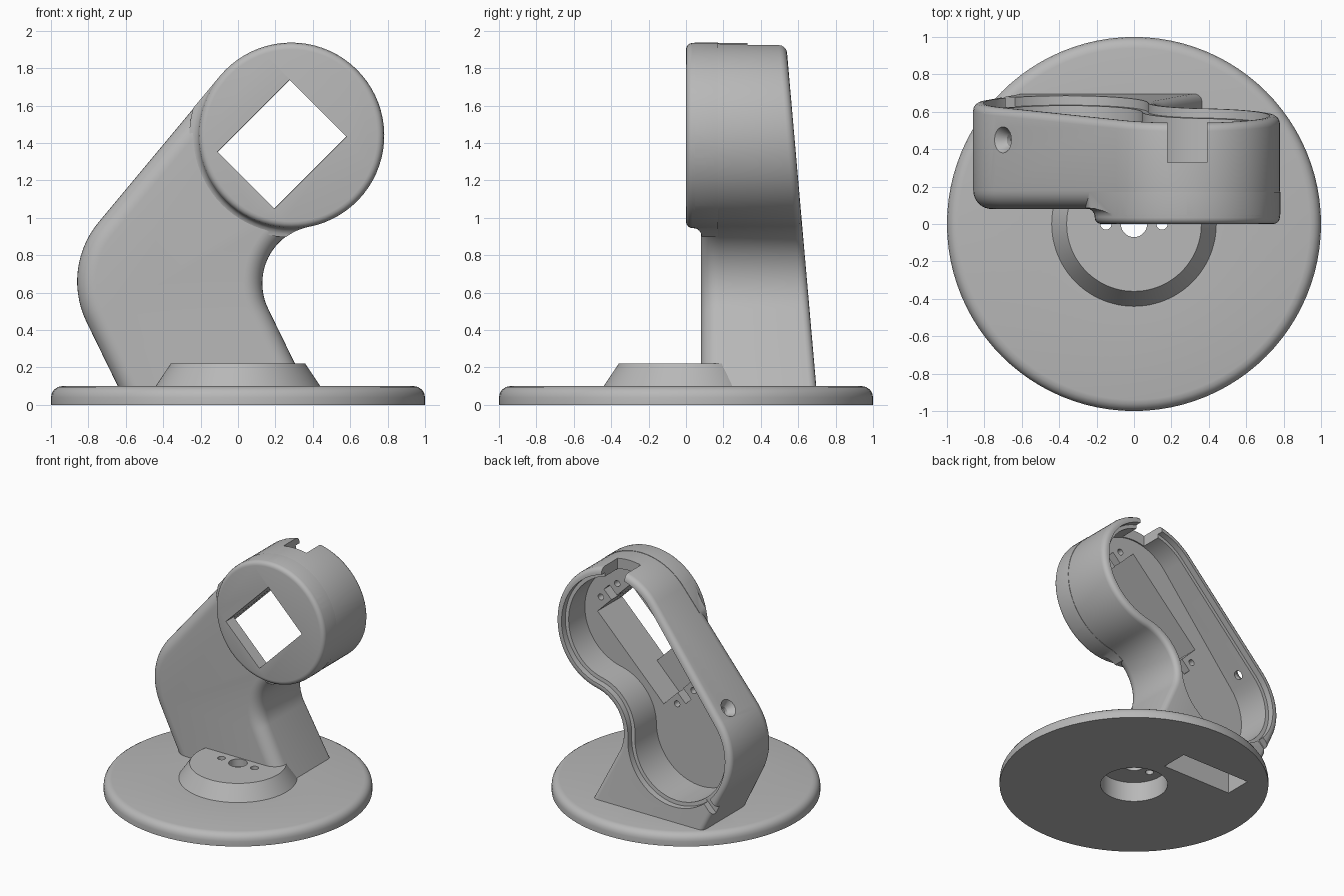
import bpy, bmesh, math
from math import cos, sin, pi, radians
from mathutils import Vector, Matrix

cube = bpy.data.objects.get("Cube")
if cube:
    bpy.data.objects.remove(cube, do_unlink=True)

grey = bpy.data.materials.new("plain_grey")
grey.use_nodes = True
grey.diffuse_color = (0.48, 0.48, 0.48, 1)
grey.node_tree.nodes["Principled BSDF"].inputs["Base Color"].default_value = (0.48, 0.48, 0.48, 1)


def finish(name, bm):
    bmesh.ops.recalc_face_normals(bm, faces=bm.faces)
    mesh = bpy.data.meshes.new(name)
    bm.to_mesh(mesh)
    bm.free()
    mesh.materials.append(grey)
    ob = bpy.data.objects.new(name, mesh)
    bpy.context.scene.collection.objects.link(ob)
    return ob


def loft(name, rings, closed=False):
    """Skin a list of point rings; cap the ends or join last to first."""
    bm = bmesh.new()
    loops = [[bm.verts.new(p) for p in ring] for ring in rings]
    pairs = list(zip(loops, loops[1:]))
    if closed:
        pairs.append((loops[-1], loops[0]))
    else:
        bm.faces.new(loops[0])
        bm.faces.new(loops[-1])
    for a, b in pairs:
        for i in range(len(a)):
            j = (i + 1) % len(a)
            bm.faces.new((a[i], a[j], b[j], b[i]))
    return finish(name, bm)


def box(name, centre, size, turn=0):
    bm = bmesh.new()
    m = Matrix.Translation(centre) @ Matrix.Rotation(turn, 4, 'Y') @ Matrix.Diagonal((*size, 1))
    bmesh.ops.create_cube(bm, size=1, matrix=m)
    return finish(name, bm)


def rod(name, a, b, r1, r2=None, seg=32):
    a, b = Vector(a), Vector(b)
    bm = bmesh.new()
    m = Matrix.Translation((a + b) / 2) @ (b - a).to_track_quat('Z', 'Y').to_matrix().to_4x4()
    bmesh.ops.create_cone(bm, cap_ends=True, segments=seg, radius1=r1,
                          radius2=r1 if r2 is None else r2, depth=(b - a).length, matrix=m)
    return finish(name, bm)


def boolean(ob, tool, operation='DIFFERENCE'):
    tool.hide_render = True
    mod = ob.modifiers.new("cut", 'BOOLEAN')
    mod.operation, mod.solver, mod.object = operation, 'EXACT', tool
    bpy.context.view_layer.objects.active = ob
    bpy.ops.object.modifier_apply(modifier=mod.name)


# Outline of the arm: two circles, a tangent line and a concave neck
R, NECK = 0.495, 0.31
HEAD, LOW = Vector((0.285, 1.44)), Vector((-0.365, 0.66))
axis = (HEAD - LOW).normalized()
half = (HEAD - LOW).length / 2
side = Vector((axis.y, -axis.x))
NECK_C = (HEAD + LOW) / 2 + side * math.sqrt((R + NECK) ** 2 - half ** 2)
SKIRT = radians(206)


def ang(v):
    return math.atan2(v.y, v.x)


def arc(c, r, a0, a1, n):
    return [c + Vector((cos(a0 + (a1 - a0) * i / n), sin(a0 + (a1 - a0) * i / n))) * r
            for i in range(n + 1)]


def outline(d, skirt):
    """Arm outline moved inward by d, with flared foot or round bottom."""
    tangent = ang(-side)
    pts = arc(HEAD, R - d, ang(NECK_C - HEAD), tangent, 44)
    low_end = SKIRT if skirt else ang(NECK_C - LOW) + 2 * pi
    pts += arc(LOW, R - d, tangent, low_end, 14 if skirt else 44)
    neck_start = SKIRT if skirt else ang(LOW - NECK_C) % (2 * pi)
    neck = arc(NECK_C, NECK + d, neck_start, ang(HEAD - NECK_C), 24)
    if skirt:
        down = Vector((-sin(SKIRT), cos(SKIRT)))
        for p in (pts[-1], neck[0]):
            pts.append(p + down * ((0.08 - p.y) / down.y))
        return pts + neck[:-1]
    return pts + neck[1:-1]


def back(z):
    return 0.705 - 0.0875 * z


def section(d, depth, skirt=True):
    return [(p.x, depth(p.y), p.y) for p in outline(d, skirt)]


# Arm: soft front edge, sloping back with a rounded rim
steps = [i * pi / 16 for i in range(9)]
rings = [section(0.1 - 0.1 * sin(t), lambda z, t=t: 0.18 - 0.1 * cos(t)) for t in steps]
rings += [section(0.04 - 0.04 * cos(t), lambda z, t=t: back(z) - 0.04 + 0.04 * sin(t))
          for t in steps[::2]]
arm = loft("arm", rings)

# Head drum: rounded front edge, small flare where it meets the arm
profile = [(R - 0.035 + 0.035 * sin(t), 0.035 - 0.035 * cos(t)) for t in steps[::2]]
profile += [(R + 0.05 - 0.05 * cos(t), 0.04 + 0.045 * sin(t)) for t in steps[::2]]
profile.append((R + 0.05, 0.17))
head = loft("head_drum", [[(HEAD.x + r * cos(i * pi / 40), y, HEAD.y + r * sin(i * pi / 40))
                           for i in range(80)] for r, y in profile])
clip = loft("head_clip", [section(-0.002, lambda z, y=y: y) for y in (-0.1, 0.4)])
boolean(head, clip, 'INTERSECT')

# Base: disc with rounded rim, raised conical boss and hollow underside
profile = [(0.25, 0), (1, 0)]
profile += [(0.94 + 0.06 * cos(t), 0.04 + 0.06 * sin(t)) for t in steps[::2]]
profile += [(0.44, 0.1), (0.36, 0.22), (0.07, 0.22), (0.07, 0.16), (0.25, 0.16)]
base = loft("base", [[(r * cos(i * pi / 48), r * sin(i * pi / 48), z) for i in range(96)]
                     for r, z in profile], closed=True)

# Cavity with a stepped lip for the back cover
cavity = loft("cavity", [
    section(0.085, lambda z: 0.32, False),
    section(0.085, lambda z: back(z) - 0.05, False),
    section(0.055, lambda z: back(z) - 0.05, False),
    section(0.055, lambda z: back(z) + 0.1, False)])

# Window and the long pocket behind it, tilted along the arm
W = Vector((0.235, 1.393))
U, V = Vector((-0.707, -0.707)), Vector((-0.707, 0.707))
TURN = radians(135)


def tilted(name, s, length, width, y0, y1):
    c = W + U * s
    return box(name, (c.x, (y0 + y1) / 2, c.y), (length, y1 - y0, width), TURN)


window = tilted("window", 0, 0.545, 0.43, -0.1, 0.2)
pocket = tilted("pocket", 0.152, 0.85, 0.428, 0.1, 0.4)
arm_cuts = [cavity, window, pocket]
for s in (-0.31, 0.62):
    arm_cuts.append(tilted("pocket_notch", s, 0.12, 0.07, 0.24, 0.41))
for s in (-0.34, 0.64):
    for v in (-0.105, 0.105):
        p = W + U * s + V * v
        arm_cuts.append(rod("screw_hole", (p.x, 0.22, p.y), (p.x, 0.42, p.y), 0.025, seg=16))

# Cable notches in the rim
arm_cuts.append(box("top_notch", (0.285, 0.58, 1.85), (0.21, 0.5, 0.5)))
arm_cuts.append(box("low_notch", (-0.7, 0.67, 0.3), (0.16, 0.09, 0.07), radians(-45)))

# Countersunk hole through the side wall
spot = Vector((-0.7, 0.45, 1.03))
out = Vector((-side.x, 0, -side.y))
arm_cuts.append(rod("side_hole", spot - out * 0.2, spot + out * 0.1, 0.035))
arm_cuts.append(rod("countersink", spot - out * 0.055, spot + out * 0.02, 0.035, 0.082))

# Underside hollow and slot
hollow = rod("hollow", (0, 0, -0.1), (0, 0, 0.16), 0.25, seg=96)
slot = box("slot", (-0.31, 0.465, 0.05), (0.62, 0.22, 0.3))
arm_cuts += [hollow, slot]
base_cuts = [slot] + [rod("boss_hole", (x, 0, 0.1), (x, 0, 0.3), 0.03, seg=24)
                      for x in (-0.15, 0.15)]

for ob, tools in ((arm, arm_cuts), (head, [window, pocket]), (base, base_cuts)):
    for tool in tools:
        boolean(ob, tool)
for tool in set(arm_cuts + base_cuts + [clip]):
    bpy.data.objects.remove(tool, do_unlink=True)

# Smooth shading with sharp edges kept
for ob in (arm, head, base):
    bpy.ops.object.select_all(action='DESELECT')
    ob.select_set(True)
    bpy.context.view_layer.objects.active = ob
    bpy.ops.object.shade_smooth_by_angle(angle=radians(30))
